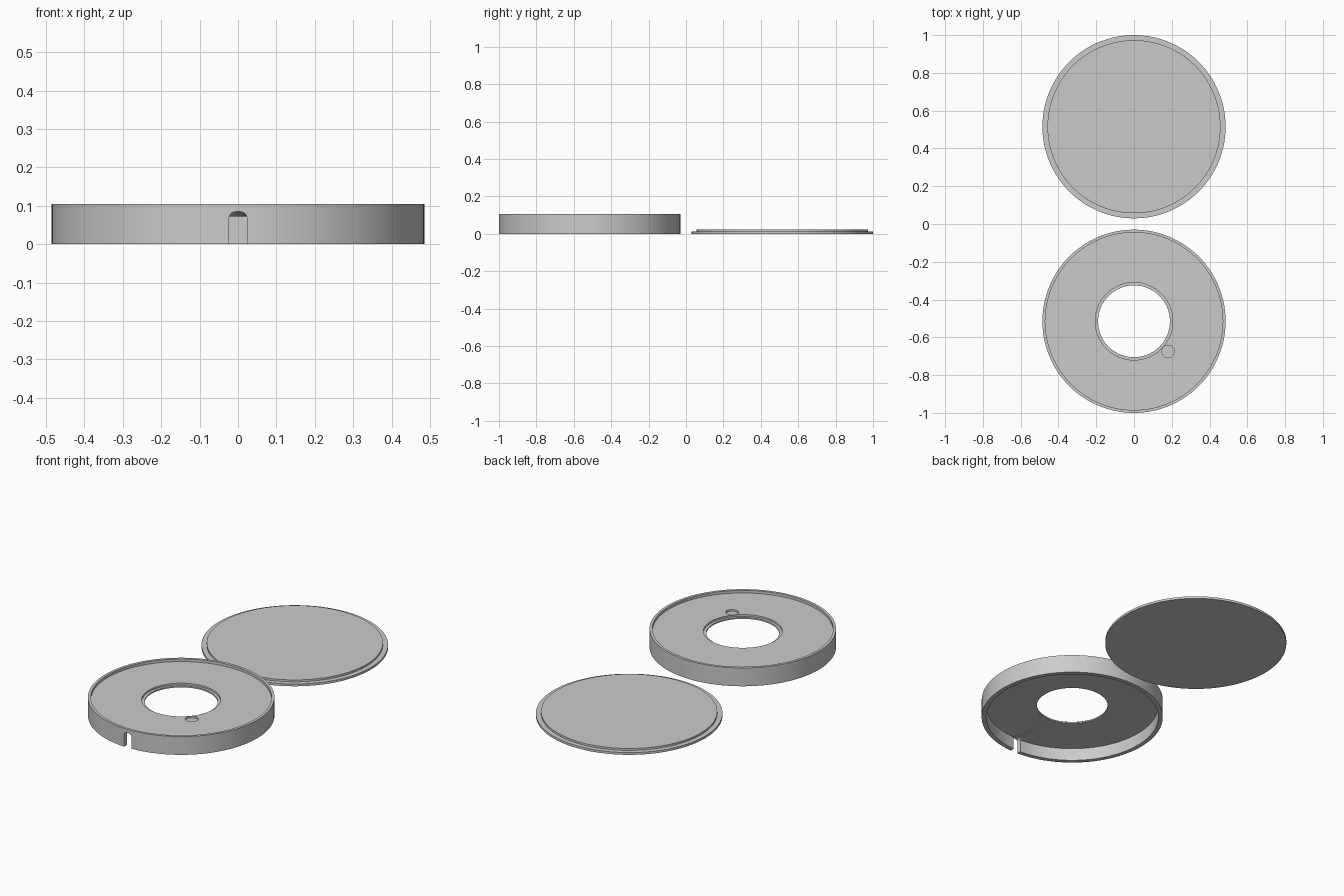
import bpy
import bmesh
import math
from mathutils import Vector

cube = bpy.data.objects.get("Cube")
if cube:
    bpy.data.objects.remove(cube, do_unlink=True)

grey = bpy.data.materials.new("plain grey")
grey.use_nodes = True
COLOUR = (0.6, 0.6, 0.6, 1)
grey.diffuse_color = COLOUR
grey.node_tree.nodes["Principled BSDF"].inputs["Base Color"].default_value = COLOUR

BODY_Y, LID_Y = -0.515, 0.515
RADIUS = 0.485


def add_object(name, bm, location):
    bmesh.ops.recalc_face_normals(bm, faces=bm.faces)
    mesh = bpy.data.meshes.new(name)
    bm.to_mesh(mesh)
    bm.free()
    mesh.materials.append(grey)
    obj = bpy.data.objects.new(name, mesh)
    obj.location = location
    bpy.context.collection.objects.link(obj)
    return obj


def lathe(name, profile, location, closed, steps=128):
    """Spin a (radius, height) profile about the vertical axis."""
    bm = bmesh.new()
    verts = [bm.verts.new((r, 0, z)) for r, z in profile]
    edges = [bm.edges.new(pair) for pair in zip(verts, verts[1:])]
    if closed:
        edges.append(bm.edges.new((verts[-1], verts[0])))
    bmesh.ops.spin(bm, geom=verts + edges, cent=(0, 0, 0), axis=(0, 0, 1),
                   angle=math.tau, steps=steps)
    bmesh.ops.remove_doubles(bm, verts=bm.verts, dist=1e-5)
    return add_object(name, bm, location)


def cut(target, cutter):
    cutter.hide_render = True
    mod = target.modifiers.new("cut", 'BOOLEAN')
    mod.operation = 'DIFFERENCE'
    mod.solver = 'EXACT'
    mod.object = cutter
    select(target)
    bpy.ops.object.modifier_apply(modifier=mod.name)
    bpy.data.objects.remove(cutter, do_unlink=True)


def select(obj):
    bpy.ops.object.select_all(action='DESELECT')
    obj.select_set(True)
    bpy.context.view_layer.objects.active = obj


# Housing: rim, recessed deck, stepped centre hole and hollow underside
body = lathe("housing", [
    (RADIUS, 0), (RADIUS, 0.105), (0.47, 0.105), (0.47, 0.09),
    (0.205, 0.09), (0.205, 0.08), (0.19, 0.08), (0.19, 0.072),
    (0.461, 0.072), (0.461, 0),
], (0, BODY_Y, 0), closed=True)

# Small round pocket beside the centre hole
pocket = lathe("pocket_cutter", [(0, 0.08), (0.033, 0.08), (0.033, 0.12), (0, 0.12)],
               (0.18, -0.675, 0), closed=False, steps=32)
cut(body, pocket)

# Cable slot with a rounded top, its roof sloping down inside the wall
bm = bmesh.new()
arch = [Vector((-0.023, -1.05, -0.02))]
for i in range(13):
    a = math.pi * (1 - i / 12)
    arch.append(Vector((0.023 * math.cos(a), -1.05, 0.07 + 0.015 * math.sin(a))))
arch.append(Vector((0.023, -1.05, -0.02)))
rings = []
for y, roof in ((-1.05, 1), (-0.978, 1), (-0.945, 0)):
    rings.append([bm.verts.new((p.x, y, p.z if roof else min(p.z, 0.07)
                                + 0.001 * (p.z > 0.0701))) for p in arch])
for near, far in zip(rings, rings[1:]):
    for i in range(len(arch)):
        j = (i + 1) % len(arch)
        bm.faces.new((near[i], near[j], far[j], far[i]))
bm.faces.new(rings[0])
bm.faces.new(rings[-1])
cut(body, add_object("slot_cutter", bm, (0, 0, 0)))

# Lid: flat disc with a raised step that fits inside the housing
lid = lathe("lid", [
    (0, 0), (RADIUS, 0), (RADIUS, 0.013), (0.458, 0.013), (0.458, 0.024), (0, 0.024),
], (0, LID_Y, 0), closed=False)

for obj in (body, lid):
    select(obj)
    bpy.ops.object.shade_smooth_by_angle(angle=math.radians(30))
